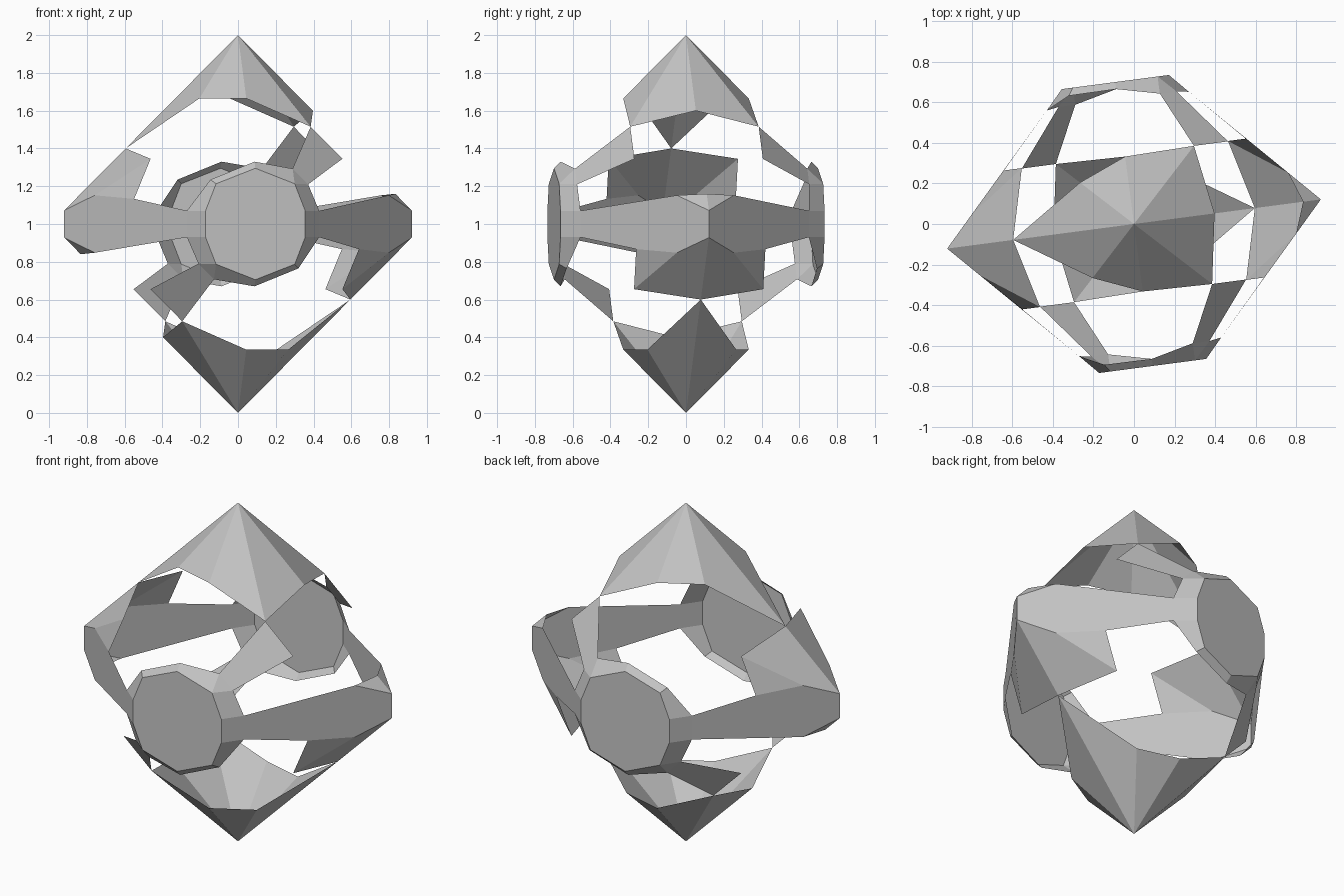
import bpy, bmesh, math
from mathutils import Matrix, Vector

cube = bpy.data.objects.get("Cube")
if cube:
    bpy.data.objects.remove(cube, do_unlink=True)

grey = bpy.data.materials.new("plain grey")
grey.use_nodes = True
COLOUR = (0.55, 0.55, 0.55, 1)
grey.diffuse_color = COLOUR
grey.node_tree.nodes["Principled BSDF"].inputs["Base Color"].default_value = COLOUR

# The whole shell is turned slightly about its vertical axis
PLACE = Matrix.Translation((0, 0, 1)) @ Matrix.Rotation(math.radians(7.5), 4, "Z")


def build(name, points, faces, signs):
    """Open faceted shell, repeated once for every sign triple."""
    bm = bmesh.new()
    for s in signs:
        verts = {k: bm.verts.new([a * b for a, b in zip(p, s)]) for k, p in points.items()}
        for f in faces:
            bm.faces.new([verts[k] for k in f.split()])
    bmesh.ops.remove_doubles(bm, verts=bm.verts, dist=0.002)
    bmesh.ops.dissolve_limit(bm, angle_limit=0.01, verts=bm.verts, edges=bm.edges)
    bmesh.ops.recalc_face_normals(bm, faces=bm.faces)
    # Turn the shell outward where needed
    if sum(f.normal.dot(f.calc_center_median()) * f.calc_area() for f in bm.faces) < 0:
        bmesh.ops.reverse_faces(bm, faces=bm.faces)
    bm.transform(PLACE)
    mesh = bpy.data.meshes.new(name)
    bm.to_mesh(mesh)
    bm.free()
    mesh.materials.append(grey)
    obj = bpy.data.objects.new(name, mesh)
    bpy.context.collection.objects.link(obj)


# Shared meeting points of the caps
SPIKE = (-0.6, 0, 0.4)
HIGH = (0.343, -0.343, 0.515)
NECK = (0.353, -0.61, 0.07)

# Pointed caps above and below, with one long spike and two side corners
point_cap = dict(apex=(0, 0, 1), spike=SPIKE, high=HIGH, ridge=(0.4, 0, 0.6),
                 front=(0, -0.335, 0.665), diag=(-0.237, -0.237, 0.665))
point_faces = ["apex ridge high", "apex high front", "apex front diag", "apex diag spike"]
build("top_cap", point_cap, point_faces, [(1, 1, 1), (1, -1, 1)])
build("bottom_cap", point_cap, point_faces, [(-1, 1, -1), (-1, -1, -1)])

# Side caps: wedge end, flared collar and the upright bands to front and back
side_cap = dict(tip=(-0.928, 0, 0.072), spike=SPIKE, corner=(-0.512, -0.345, 0.345),
                knee=(-0.785, -0.152, 0.152), root=(-0.6, -0.345, 0.133),
                neck=(-NECK[0], NECK[1], NECK[2]), neck_low=(-NECK[0], NECK[1], -NECK[2]),
                knee_low=(-0.785, -0.152, -0.152), tip_low=(-0.928, 0, -0.072),
                heel=(-0.84, 0, -0.16))
side_faces = ["tip spike corner knee", "knee corner root", "tip_low knee_low heel",
              "tip knee root neck neck_low knee_low tip_low"]
build("right_cap", side_cap, side_faces, [(1, 1, 1), (1, -1, 1)])
build("left_cap", side_cap, side_faces, [(-1, 1, -1), (-1, -1, -1)])

# Flat-ended caps at front and back, each with two slanting arms
Y = -0.705
flat_cap = dict(a0=(-0.266, Y, 0), a=(-0.266, Y, 0.07), b=(-0.21, Y, 0.213), c=(0, Y, 0.295),
                d=(0.21, Y, 0.213), e=(0.266, Y, 0.07), e0=(0.266, Y, 0),
                s0=(-NECK[0], NECK[1], 0), s=(-NECK[0], NECK[1], NECK[2]),
                h=(-0.235, -0.668, 0.235), g=(0, -0.67, 0.33), n=(0.21, -0.62, 0.293),
                high=HIGH, low=(0.512, -0.343, 0.345), m=(0.293, -0.62, 0.21),
                t=NECK, t0=(NECK[0], NECK[1], 0))
flat_faces = ["a0 a b c d e e0", "a0 s0 s a", "a s h b", "b h g c", "c g n d",
              "d n m", "n high low m", "d m t e", "e t t0 e0"]
build("front_cap", flat_cap, flat_faces, [(1, 1, 1), (-1, 1, -1)])
build("back_cap", flat_cap, flat_faces, [(1, -1, 1), (-1, -1, -1)])
